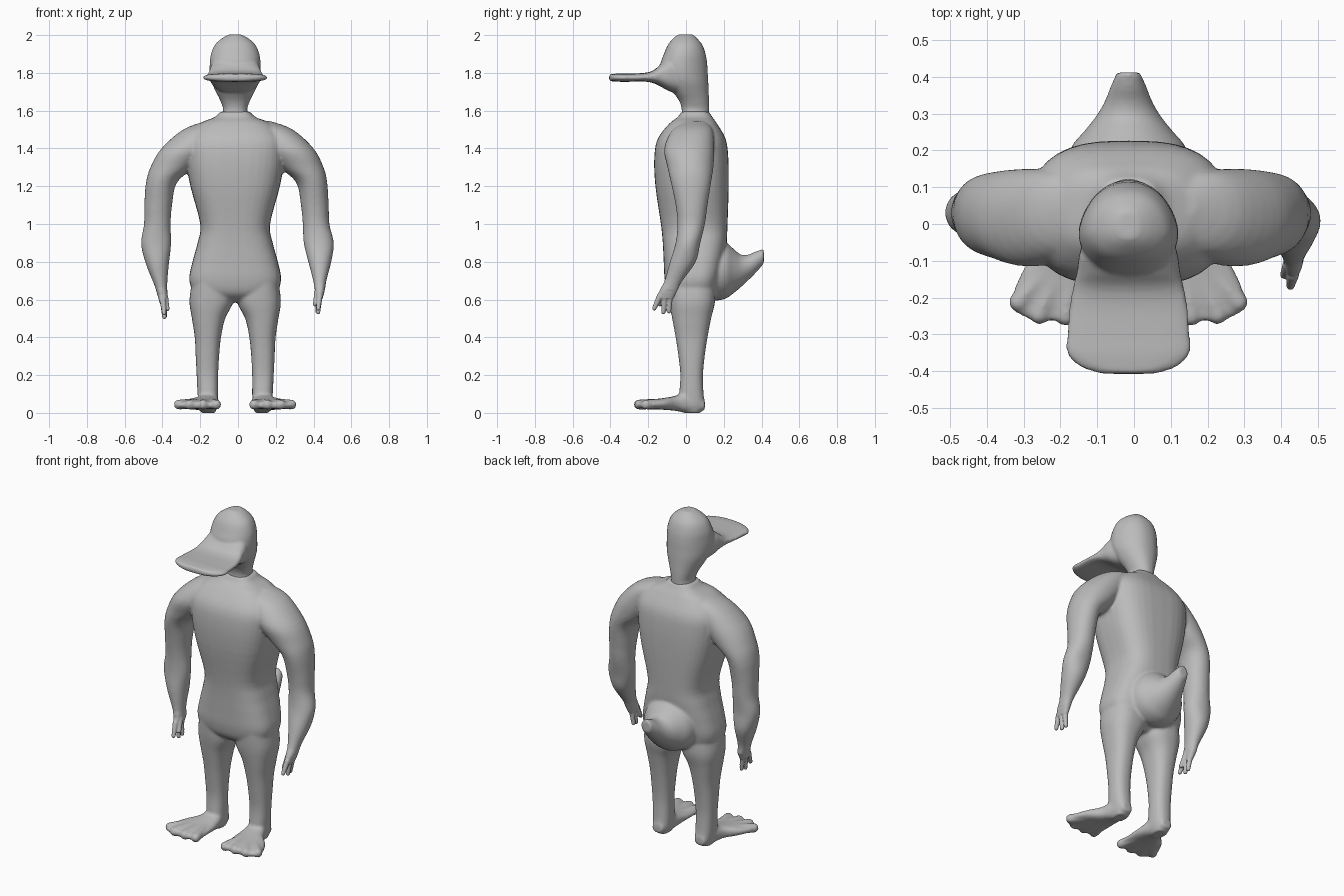
import bpy
import bmesh
from math import cos, sin, tau
from mathutils import Matrix, Vector

if "Cube" in bpy.data.objects:
    bpy.data.objects.remove(bpy.data.objects["Cube"], do_unlink=True)

MID = -0.015  # centre line of the trunk, head and legs

grey = bpy.data.materials.new("plain grey")
grey.use_nodes = True
grey.diffuse_color = (0.5, 0.5, 0.5, 1)
grey.node_tree.nodes["Principled BSDF"].inputs["Base Color"].default_value = (0.5, 0.5, 0.5, 1)


def same(p):
    return p


def off_centre(p):
    return Vector((MID + p.x, p.y, p.z))


def off_centre_mirrored(p):
    return Vector((MID - p.x, p.y, p.z))


def egg(p):
    """Narrow the skull towards the back."""
    return Vector((MID + (p.x - MID) * (1 - 1.6 * max(p.y + 0.02, 0)), p.y, p.z))


def right_arm(p):
    """Mirror the arm, set it wider and let it hang straighter towards the hand."""
    lean = min(max((1.5 - p.z) / 0.3, 0), 1)
    swing = min(max((1.1 - p.z) / 0.45, 0), 1) ** 2
    return Vector((-p.x - 0.016 * lean + 0.05 * swing, p.y + 0.1 * swing, p.z - 0.025 * swing))


def eased(rings, steps=4):
    """Resample the rings along a smooth spline through them."""
    result = []
    last = len(rings) - 1
    for i in range(last):
        quad = [Vector(rings[min(max(k, 0), last)]) for k in range(i - 1, i + 3)]
        a, b, c, d = quad
        for k in range(steps):
            f = k / steps
            result.append(b + (c - a) * (f / 2) + (a * 2 - b * 5 + c * 4 - d) * (f * f / 2)
                          + (b * 3 - a - c * 3 + d) * (f ** 3 / 2))
    return result + [Vector(rings[last])]


def loft(bm, rings, axis="z", power=2.4, place=same, sides=36):
    """Closed skin through rings given as (position, u_min, u_max, v_min, v_max)."""
    loops = []
    for t, u0, u1, v0, v1 in eased(rings):
        loop = []
        for i in range(sides):
            c, s = cos(tau * i / sides), sin(tau * i / sides)
            u = (u0 + u1) / 2 + (u1 - u0) / 2 * abs(c) ** (2 / power) * (1 if c > 0 else -1)
            v = (v0 + v1) / 2 + (v1 - v0) / 2 * abs(s) ** (2 / power) * (1 if s > 0 else -1)
            point = Vector((u, v, t)) if axis == "z" else Vector((u, t, v))
            loop.append(bm.verts.new(place(point)))
        loops.append(loop)
    faces = [bm.faces.new(loops[0]), bm.faces.new(loops[-1])]
    for a, b in zip(loops, loops[1:]):
        for i in range(sides):
            j = (i + 1) % sides
            faces.append(bm.faces.new((a[i], a[j], b[j], b[i])))
    bmesh.ops.recalc_face_normals(bm, faces=faces)


def centred(rings):
    """Rings with one half width instead of two sides."""
    return [(t, MID - w, MID + w, v0, v1) for t, w, v0, v1 in rings]


def digit(bm, start, end, r0, r1, place=same, steps=16):
    """Tapered finger or toe as a run of overlapping balls."""
    start, end = Vector(start), Vector(end)
    for i in range(steps):
        f = i / (steps - 1)
        centre = place(start.lerp(end, f))
        bmesh.ops.create_icosphere(bm, subdivisions=2, radius=r0 + (r1 - r0) * f,
                                   matrix=Matrix.Translation(centre))


def skin(name, bm, voxel, rounds):
    """Fuse the overlapping pieces into one soft surface."""
    mesh = bpy.data.meshes.new(name)
    bm.to_mesh(mesh)
    bm.free()
    mesh.materials.append(grey)
    obj = bpy.data.objects.new(name, mesh)
    bpy.context.collection.objects.link(obj)
    mesh.shade_smooth()
    fuse = obj.modifiers.new("fuse", "REMESH")
    fuse.mode = "VOXEL"
    fuse.voxel_size = voxel
    fuse.use_smooth_shade = True
    soften = obj.modifiers.new("soften", "SMOOTH")
    soften.factor = 0.5
    soften.iterations = rounds


# Trunk
body = bmesh.new()
loft(body, centred([
    (1.595, .078, -.025, .122), (1.565, .11, -.045, .14), (1.53, .19, -.09, .165),
    (1.45, .258, -.15, .21), (1.35, .262, -.168, .224), (1.2, .237, -.162, .226),
    (1, .185, -.133, .22), (.9, .199, -.123, .215), (.8, .226, -.118, .2),
    (.7, .243, -.112, .18), (.63, .2, -.09, .155), (.585, .04, -.03, .09)]), power=2.9)

# Legs, running down into splayed webbed feet
leg = [(.74, .03, .22, -.1, .15), (.6, .008, .242, -.09, .155), (.5, .053, .229, -.073, .133),
       (.4, .075, .214, -.055, .114), (.3, .085, .209, -.04, .099), (.2, .09, .204, -.03, .09),
       (.1, .09, .199, -.036, .093), (.04, .092, .192, -.04, .1), (0, .105, .18, -.01, .075)]
sole = [(.1, .112, .175, .015, .065), (.06, .095, .19, .004, .1), (0, .09, .203, 0, .11),
        (-.05, .083, .225, .01, .092), (-.11, .078, .278, .016, .08), (-.19, .078, .315, .019, .07),
        (-.235, .085, .312, .022, .062), (-.262, .11, .26, .026, .056)]
toe_tips = [(.1, -.246), (.17, -.25), (.242, -.246), (.298, -.212)]
for place in (off_centre, off_centre_mirrored):
    loft(body, leg, place=place)
    loft(body, sole, axis="y", place=place)
    for x, y in toe_tips:
        digit(body, (.11 + x / 4, -.08, .05), (x, y, .044), .03, .028, place)

# Arms
arm = [(1.545, .05, .17, .01, .1), (1.5, .08, .29, -.07, .14), (1.4, .13, .4, -.115, .15),
       (1.3, .22, .453, -.098, .145), (1.22, .308, .472, -.08, .133), (1.1, .333, .48, -.055, .114),
       (1, .343, .484, -.045, .1), (.9, .348, .507, -.055, .076), (.8, .372, .494, -.085, .052),
       (.7, .398, .468, -.114, -.018), (.64, .408, .46, -.142, -.05)]
for place in (same, right_arm):
    loft(body, arm, power=2.1, place=place)

# Upturned tail
loft(body, centred([
    (.08, .17, .62, .88), (.15, .17, .595, .9), (.21, .155, .605, .9), (.25, .122, .632, .87),
    (.29, .09, .665, .838), (.33, .066, .702, .838), (.37, .05, .742, .855),
    (.412, .032, .79, .868)]), axis="y", power=2)
skin("body", body, .008, 7)

# Head, neck and flat bill
head = bmesh.new()
loft(head, centred([
    (1.54, .1, -.03, .12), (1.6, .071, -.022, .122), (1.65, .085, -.035, .122),
    (1.7, .108, -.07, .12), (1.75, .128, -.1, .118), (1.8, .136, -.13, .115),
    (1.85, .136, -.135, .112), (1.9, .13, -.117, .104), (1.95, .108, -.095, .086),
    (1.985, .068, -.065, .056), (2.004, .03, -.04, .035)]), power=2.3, place=egg)
loft(head, centred([
    (0, .11, 1.68, 1.9), (-.08, .133, 1.7, 1.885), (-.13, .14, 1.725, 1.85),
    (-.17, .15, 1.745, 1.815), (-.22, .16, 1.754, 1.8), (-.3, .167, 1.753, 1.797),
    (-.35, .167, 1.753, 1.797), (-.388, .13, 1.755, 1.794), (-.407, .07, 1.758, 1.791)]),
    axis="y", power=2.8)
skin("head_and_bill", head, .008, 4)

# Hands with three spread fingers and a thumb
palm = [(.7, .403, .462, -.11, -.022), (.65, .407, .459, -.138, -.045),
        (.605, .412, .448, -.153, -.066)]
fingers = [((.432, -.138, .62), (.425, -.168, .553)), ((.432, -.112, .62), (.424, -.12, .533)),
           ((.43, -.085, .62), (.42, -.09, .538)), ((.42, -.11, .64), (.408, -.138, .575))]
for name, place in (("left_hand", same), ("right_hand", right_arm)):
    hand = bmesh.new()
    loft(hand, palm, place=place)
    for start, end in fingers:
        digit(hand, start, end, .017, .012, place)
    skin(name, hand, .004, 3)
